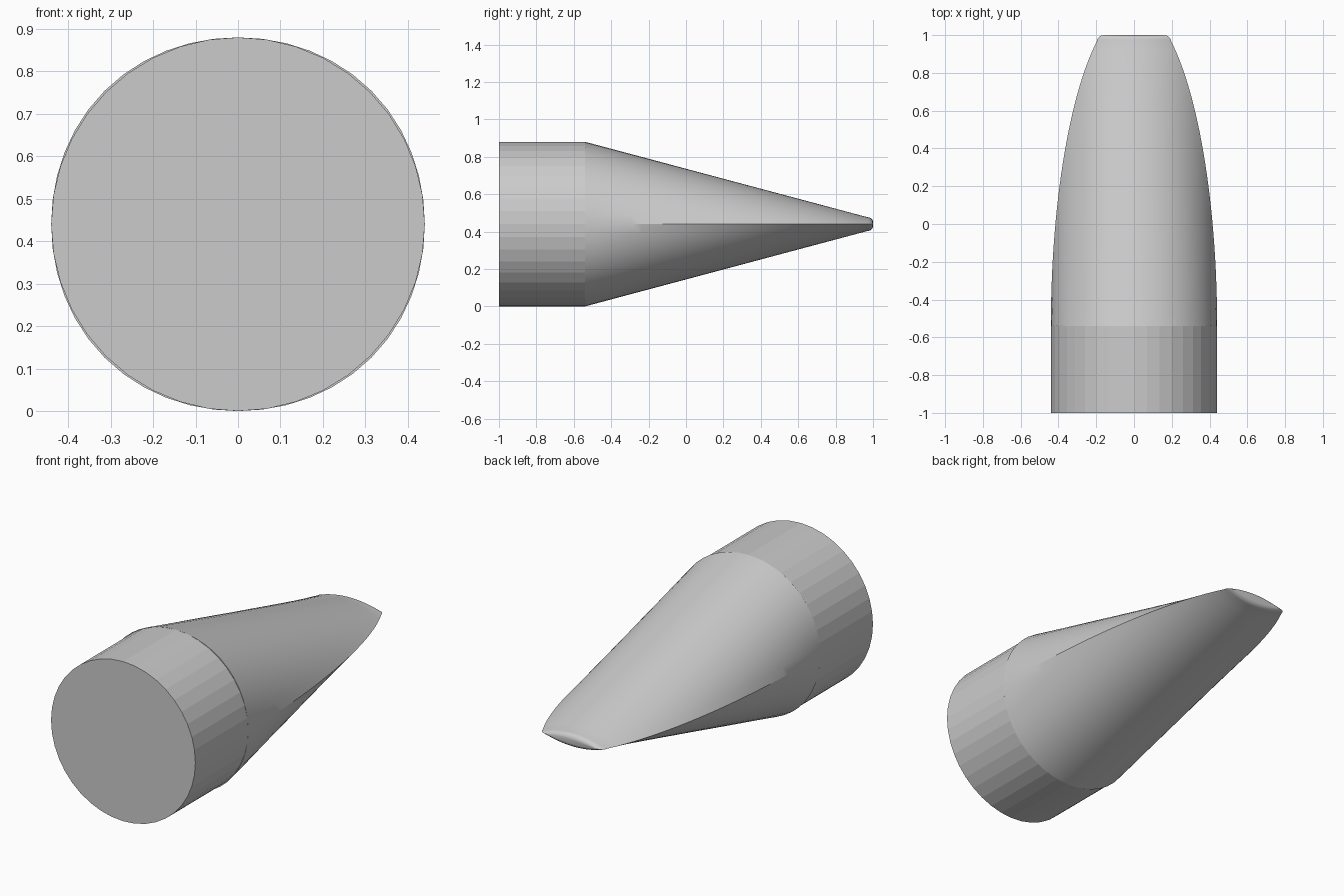
import bpy, bmesh, math

if "Cube" in bpy.data.objects:
    bpy.data.objects.remove(bpy.data.objects["Cube"])

R = 0.44           # barrel radius and axis height
Y_BACK, Y_JOIN, Y_LIP, Y_TIP = -1.0, -0.54, 0.97, 1.0


def lens(y, w, t, n, lip=0.0):
    """Closed section made of two equal arcs, half-width w and half-height t."""
    rad = (w * w + t * t) / (2 * t)
    d = rad - t
    phi = math.atan2(w, d)
    pts = []
    for side in (1, -1):
        for i in range(n):
            u = -1 + 2 * i / n
            k = 1 + lip * math.sin(math.pi * u) ** 2
            x = rad * math.sin(u * phi) * k
            z = (rad * math.cos(u * phi) - d) * k
            pts.append((side * x, y, R + side * z))
    return pts


def loft(name, rings):
    bm = bmesh.new()
    loops = [[bm.verts.new(p) for p in ring] for ring in rings]
    for a, b in zip(loops, loops[1:]):
        for i in range(len(a)):
            j = (i + 1) % len(a)
            bm.faces.new((a[i], a[j], b[j], b[i]))
    bm.faces.new(loops[0])
    bm.faces.new(loops[-1])
    bmesh.ops.recalc_face_normals(bm, faces=bm.faces[:])
    me = bpy.data.meshes.new(name)
    bm.to_mesh(me)
    bm.free()
    ob = bpy.data.objects.new(name, me)
    bpy.context.collection.objects.link(ob)
    return ob


# faceted round barrel
loft("barrel", [lens(y, R, R, 20) for y in (Y_BACK, Y_JOIN)])

# wedge: the two half-round surfaces slide together toward the tip
rings = []
STEPS = 30
for i in range(STEPS + 1):
    s = i / STEPS
    drop = 0.403 * s
    w = math.sqrt(R * R - (drop * (1 - 0.022 * s)) ** 2)
    rings.append(lens(Y_JOIN + (Y_LIP - Y_JOIN) * s, w, R - drop, 24, 0.01 * (1 - s)))

# rounded tip
w_end, t_end = w, R - drop
for i in range(1, 7):
    b = math.pi / 2 * i / 6
    c = 1 - math.cos(b)
    rings.append(lens(Y_LIP + (Y_TIP - Y_LIP) * math.sin(b),
                      w_end - 0.04 * c, t_end - 0.027 * c, 24))

wedge = loft("tapered_wedge", rings)
bpy.context.view_layer.objects.active = wedge
wedge.select_set(True)
bpy.ops.object.shade_smooth_by_angle(angle=math.radians(25))
